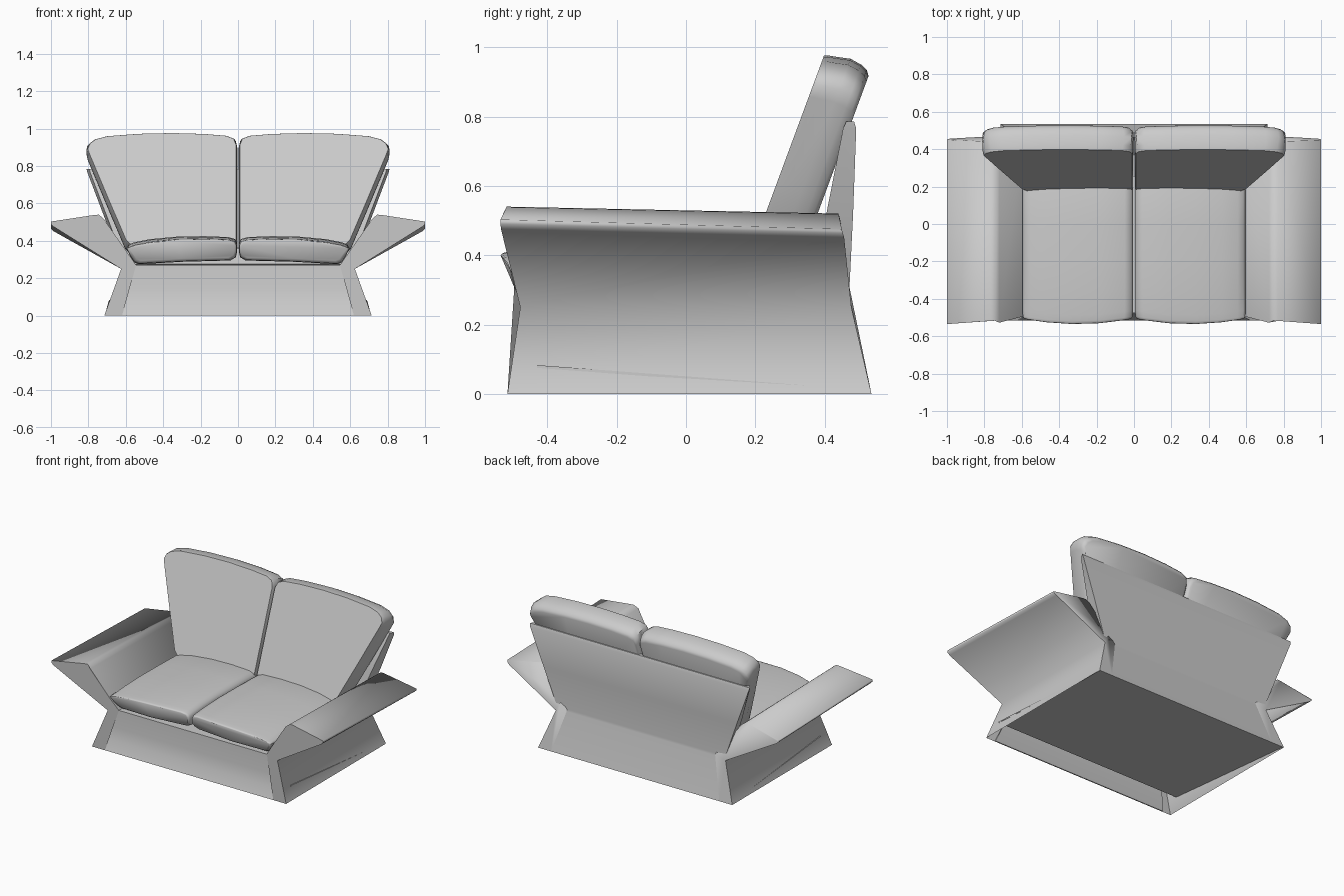
import bpy, bmesh, math

if "Cube" in bpy.data.objects:
    bpy.data.objects.remove(bpy.data.objects["Cube"])


def interp(table, v):
    """Piecewise-linear lookup in a list of (key, value)."""
    for (a, p), (b, q) in zip(table, table[1:]):
        if v <= b:
            return p + (q - p) * max(0, v - a) / (b - a)
    return table[-1][1]


def loft(name, rings, skip=(), mirror=False, angle=40):
    """Join closed rings of points with quads and cap both ends."""
    bm = bmesh.new()
    vs = [[bm.verts.new(p) for p in r] for r in rings]
    n = len(rings[0])
    for a, b in zip(vs, vs[1:]):
        for i in range(n):
            if i not in skip:
                j = (i + 1) % n
                bm.faces.new((a[i], a[j], b[j], b[i]))
    bm.faces.new(vs[0])
    bm.faces.new(vs[-1])
    bmesh.ops.recalc_face_normals(bm, faces=bm.faces)
    me = bpy.data.meshes.new(name)
    bm.to_mesh(me)
    bm.free()
    ob = bpy.data.objects.new(name, me)
    bpy.context.collection.objects.link(ob)
    bpy.ops.object.select_all(action='DESELECT')
    ob.select_set(True)
    bpy.context.view_layer.objects.active = ob
    bpy.ops.object.shade_smooth_by_angle(angle=math.radians(angle))
    if mirror:
        ob.modifiers.new("mirror", 'MIRROR').use_mirror_merge = False
    return ob


# Flared arms: folded profile, open underneath
arm = [(.715, 0), (.625, .25), (.985, .475), (1, .49), (1, .503),
       (.77, .538), (.745, .54), (.72, .52), (.59, .335), (.545, .27), (.62, 0)]
front_y = [(0, -.515), (.27, -.475), (.48, -.535), (.505, -.535), (.54, -.517)]
back_y = [(0, .535), (.28, .47), (.46, .46), (.54, .44)]
front = [(x, interp(front_y, z), z) for x, z in arm]
back = [(x, interp(back_y, z), z - (.032 if x > .9 else .02) * max(0, (z - .27) / .27))
        for x, z in arm]
loft("arm", [front, back], skip=(9, 10), mirror=True, angle=85)

# Front panel, concave flare towards the floor
prof = [(-.475, .27), (-.48, .15), (-.49, .07), (-.515, 0),
        (-.508, 0), (-.483, .07), (-.473, .15), (-.468, .27)]
loft("front_panel", [[(s * (.65 - .09 * z / .27), y, z) for y, z in prof]
                     for s in (-1, 1)])

# Sloping underside and the deck below the seat
for name, pts in (("base_underside", ((.69, -.43, .075), (.71, .525, .003))),
                  ("seat_deck", ((.55, -.47, .262), (.55, .42, .262)))):
    (a, f, zf), (b, r, zr) = pts
    loft(name, [[(-a, f, zf + d), (a, f, zf + d), (b, r, zr + d), (-b, r, zr + d)]
                for d in (0, .008)])

# Hourglass back panel
rows = [(0, .715, .525, .535), (.26, .62, .44, .472), (.275, .62, .37, .47),
        (.52, .712, .405, .482), (.765, .805, .453, .491), (.785, .81, .462, .485)]
loft("back_panel", [[(-w, b, z), (w, b, z), (w - .015, f, z), (-w + .015, f, z)]
                    for z, w, f, b in rows])

# Seat cushions: pillowed section swept front to back
sect = [(.04, .295), (.012, .312), (.005, .34), (.005, .385), (.015, .407),
        (.05, .418), (.18, .423), (.33, .42), (.47, .407), (.555, .39),
        (.585, .378), (.597, .36), (.575, .315), (.555, .285), (.53, .275), (.3, .288)]
# y, scale, lift of the top
steps = [(-.507, .75, -.004), (-.503, .88, -.008), (-.492, .95, -.01), (-.46, 1, -.01),
         (-.35, 1, -.002), (-.2, 1, .002), (0, 1, 0), (.2, 1, -.005), (.26, .9, -.01)]
rings = []
for y, s, lift in steps:
    ring = []
    for x, z in sect:
        u = (x - .3) / .3
        fade = max(0, min(1, (-y - .2) / .25))
        low = .05 * max(0, (.345 - z) / .07)
        ring.append((.3 + (x - .3) * (1 - (1 - s) * .2),
                     y + fade * (low - .028 * (1 - u * u)),
                     .355 + (z - .355) * s + (lift if z > .36 else 0)))
    rings.append(ring)
loft("seat_cushion", rings, mirror=True, angle=80)

# Back cushions: fan-shaped outline swept along the reclined thickness
outline = [(.03, .37), (.57, .37), (.6, .40), (.69, .61), (.795, .86), (.808, .895),
           (.795, .925), (.765, .947), (.70, .964), (.53, .977), (.35, .981),
           (.18, .976), (.06, .966), (.02, .95), (.006, .915), (.006, .40)]
rings = []
for t, s in ((0, .985), (.012, .998), (.03, 1.007), (.075, 1.035), (.11, 1.02),
             (.13, .995), (.141, .955)):
    ring = []
    for x, z in outline:
        zz = .65 + (z - .65) * s
        sx = 1 + (s - 1) * .7
        xx = min(.81, max(.004, .36 + (x - .36) * sx))
        ring.append((xx, .185 + (zz - .40) * .37 + .938 * t, zz - .347 * t))
    rings.append(ring)
loft("back_cushion", rings, mirror=True, angle=50)
